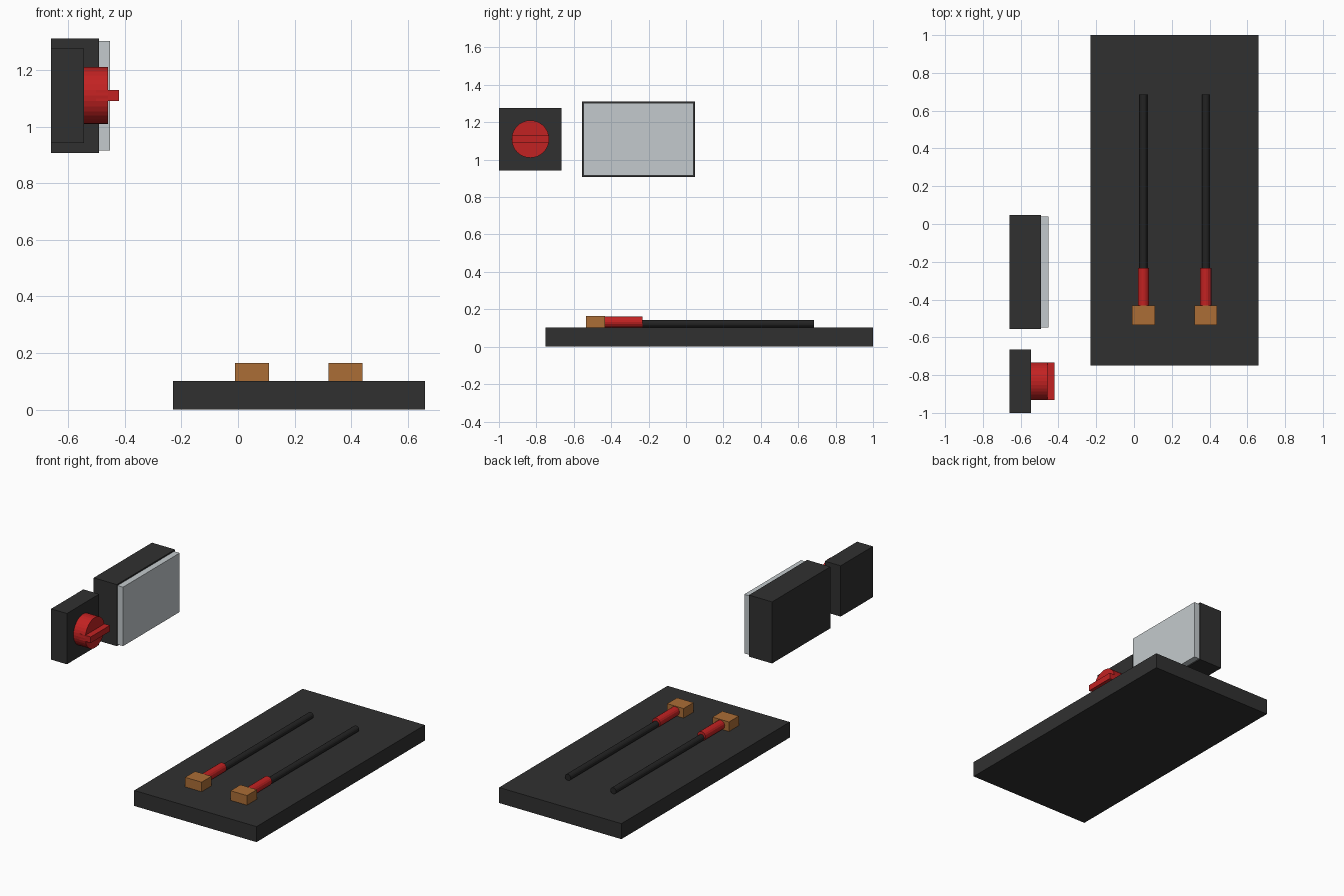
import bpy, math

if "Cube" in bpy.data.objects:
    bpy.data.objects.remove(bpy.data.objects["Cube"])


def material(name, rgb):
    m = bpy.data.materials.new(name)
    m.diffuse_color = (*rgb, 1)
    m.use_nodes = True
    m.node_tree.nodes["Principled BSDF"].inputs["Base Color"].default_value = m.diffuse_color
    return m


BLACK = material("charcoal", (0.03, 0.03, 0.03))
ROD = material("rod_black", (0.017, 0.017, 0.017))
RED = material("red", (0.54, 0.016, 0.016))
GLASS = material("pale_grey", (0.55, 0.59, 0.61))
COPPER = material("copper", (0.41, 0.155, 0.037))


def finish(name, mat):
    o = bpy.context.object
    o.name = name
    o.data.materials.append(mat)
    bpy.ops.object.transform_apply(location=False, rotation=True, scale=True)
    return o


def box(name, x, y, z, mat):
    bpy.ops.mesh.primitive_cube_add(
        size=1, location=[(a + b) / 2 for a, b in (x, y, z)])
    bpy.context.object.scale = [b - a for a, b in (x, y, z)]
    return finish(name, mat)


def cylinder(name, centre, radius, length, rotation, sides, mat):
    bpy.ops.mesh.primitive_cylinder_add(
        vertices=sides, radius=radius, depth=length,
        location=centre, rotation=rotation)
    return finish(name, mat)


ALONG_X = (0, math.pi / 2, 0)
ALONG_Y = (math.pi / 2, 0, 0)

# Base board
box("base_board", (-0.23, 0.66), (-0.75, 1.0), (0, 0.102), BLACK)

# Two probes: contact block, sleeve and rod lying on the board
for side, x in (("left", 0.05), ("right", 0.38)):
    box(side + "_contact_block", (x - 0.06, x + 0.06), (-0.535, -0.432),
        (0.102, 0.165), COPPER)
    cylinder(side + "_sleeve", (x, -0.335, 0.132), 0.03, 0.205, ALONG_Y, 16, RED)
    cylinder(side + "_rod", (x, 0.222, 0.123), 0.021, 0.926, ALONG_Y, 16, ROD)

# Floating display panel
box("display_housing", (-0.66, -0.492), (-0.557, 0.048), (0.907, 1.312), BLACK)
box("display_screen", (-0.492, -0.452), (-0.549, 0.04), (0.915, 1.303), GLASS)

# Rotary switch: plate, dial and grip bar
box("switch_plate", (-0.66, -0.545), (-1.0, -0.665), (0.943, 1.277), BLACK)
cylinder("switch_dial", (-0.502, -0.832, 1.11), 0.1, 0.086, ALONG_X, 32, RED)
box("switch_grip", (-0.502, -0.42), (-0.931, -0.732), (1.09, 1.13), RED)
